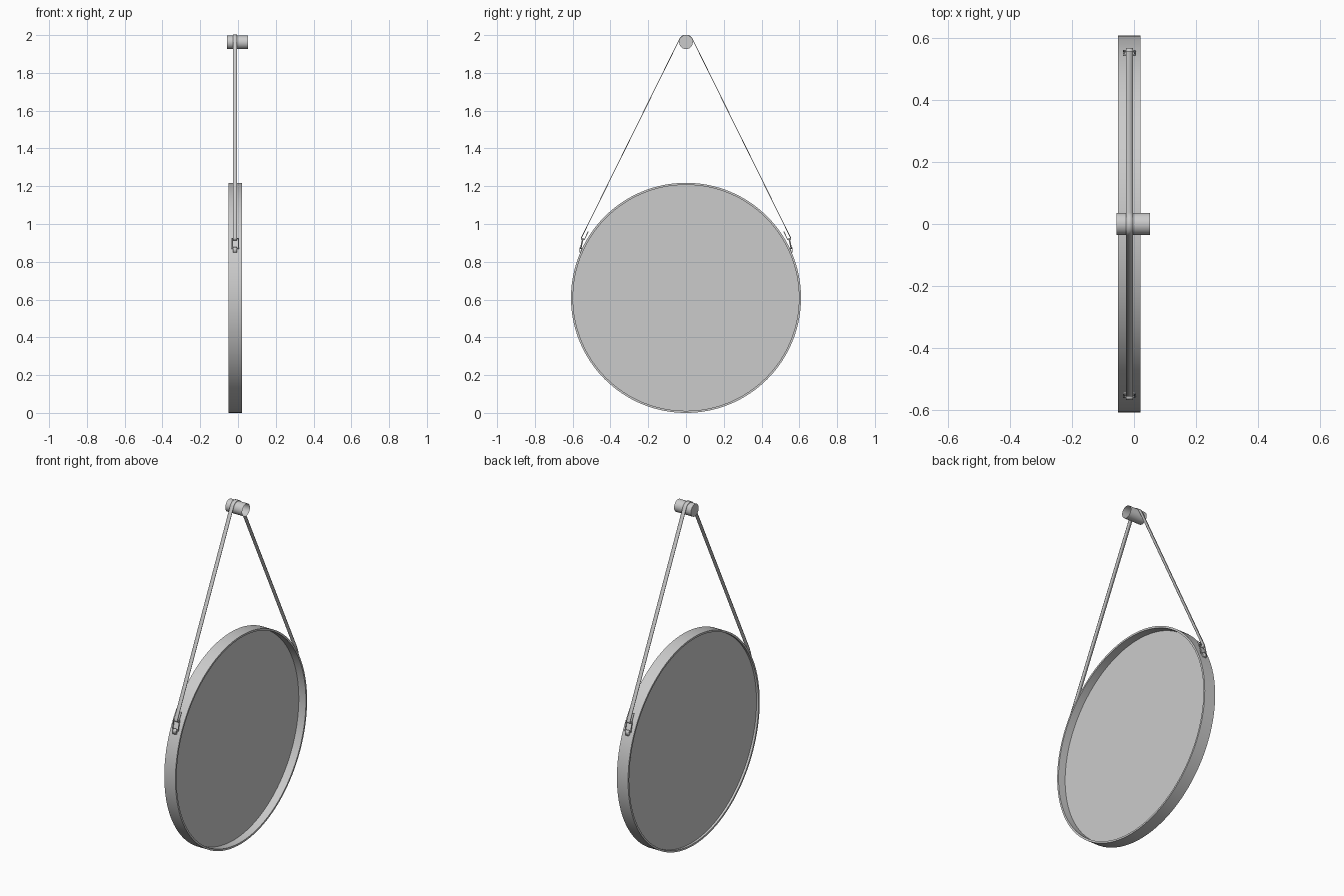
import bpy, bmesh, math
from mathutils import Vector

if "Cube" in bpy.data.objects:
    bpy.data.objects.remove(bpy.data.objects["Cube"])

R, CZ = 0.609, 0.609          # frame radius and centre height
PEG_R, PEG_Z = 0.036, 1.962   # wall peg
SX = -0.015                   # strap centre in x


def make(name, bm):
    bmesh.ops.recalc_face_normals(bm, faces=bm.faces)
    me = bpy.data.meshes.new(name)
    bm.to_mesh(me)
    bm.free()
    ob = bpy.data.objects.new(name, me)
    bpy.context.collection.objects.link(ob)
    bpy.ops.object.select_all(action='DESELECT')
    ob.select_set(True)
    bpy.context.view_layer.objects.active = ob
    bpy.ops.object.shade_smooth_by_angle(angle=math.radians(35))
    return ob


def lathe(name, profile, cz, n, closed=False):
    """Revolve (x, radius) points about an x-parallel axis at height cz."""
    bm = bmesh.new()
    vs = [bm.verts.new((x, 0, cz + r)) for x, r in profile]
    es = [bm.edges.new(p) for p in zip(vs, vs[1:])]
    if closed:
        es.append(bm.edges.new((vs[-1], vs[0])))
    bmesh.ops.spin(bm, geom=vs + es, cent=(0, 0, cz), axis=(1, 0, 0),
                   angle=2 * math.pi, steps=n, use_duplicate=False)
    bmesh.ops.remove_doubles(bm, verts=bm.verts, dist=1e-5)
    return make(name, bm)


def ribbon(name, pts, x0, x1, thick):
    """Flat band following (y, z) points."""
    bm = bmesh.new()
    rows = [(bm.verts.new((x0, y, z)), bm.verts.new((x1, y, z))) for y, z in pts]
    for a, b in zip(rows, rows[1:]):
        bm.faces.new((a[0], a[1], b[1], b[0]))
    ob = make(name, bm)
    mod = ob.modifiers.new("thickness", 'SOLIDIFY')
    mod.thickness = thick
    mod.offset = 0
    return ob


def mirror_y(ob):
    ob.modifiers.new("mirror", 'MIRROR').use_axis = (False, True, False)


# round frame band and recessed mirror glass
lathe("frame", [(-0.051, R), (0.021, R), (0.021, R - 0.011), (-0.051, R - 0.011)],
      CZ, 128, True)
lathe("mirror_glass", [(-0.038, 0), (-0.038, R - 0.011), (-0.025, R - 0.011), (-0.025, 0)],
      CZ, 128)

# wall peg, open at the +x end
lathe("wall_peg", [(-0.057, 0), (-0.057, PEG_R), (0.052, PEG_R)], PEG_Z, 48)

# strap: over the peg, down each side, folded round the buckle bar
tilt = math.radians(26.3)
n = Vector((math.cos(tilt), math.sin(tilt)))
d = Vector((n.y, -n.x))
end = Vector((0, PEG_Z)) + n * (PEG_R + 0.002) + d * 1.172
bar = end - n * 0.009
side = [bar - n * 0.009 - d * 0.045]
for i in range(9):
    a = math.pi * i / 8
    side.append(bar - n * 0.009 * math.cos(a) + d * 0.009 * math.sin(a))
arc = []
for i in range(17):
    a = tilt + (math.pi - 2 * tilt) * i / 16
    arc.append(Vector((math.cos(a), math.sin(a))) * (PEG_R + 0.002) + Vector((0, PEG_Z)))
other = [Vector((-p.x, p.y)) for p in reversed(side)]
ribbon("strap", side + arc + other, SX - 0.011, SX + 0.011, 0.004)

# rectangular wire buckles
low = Vector((0.558, 0.870))
cu = bpy.data.curves.new("buckle_path", 'CURVE')
cu.dimensions = '3D'
cu.bevel_depth = 0.004
cu.bevel_resolution = 2
sp = cu.splines.new('POLY')
corners = [(SX - 0.018, bar), (SX + 0.018, bar), (SX + 0.018, low), (SX - 0.018, low)]
sp.points.add(3)
for p, (x, q) in zip(sp.points, corners):
    p.co = (x, q.x, q.y, 1)
sp.use_cyclic_u = True
buckle = bpy.data.objects.new("buckle", cu)
bpy.context.collection.objects.link(buckle)
mirror_y(buckle)

# tabs holding the buckles to the frame
tab = ribbon("buckle_tab", [(0.566, 0.848), (0.566, 0.868), (0.559, 0.877),
                            (0.551, 0.871), (0.560, 0.848)],
             SX - 0.011, SX + 0.011, 0.003)
mirror_y(tab)
